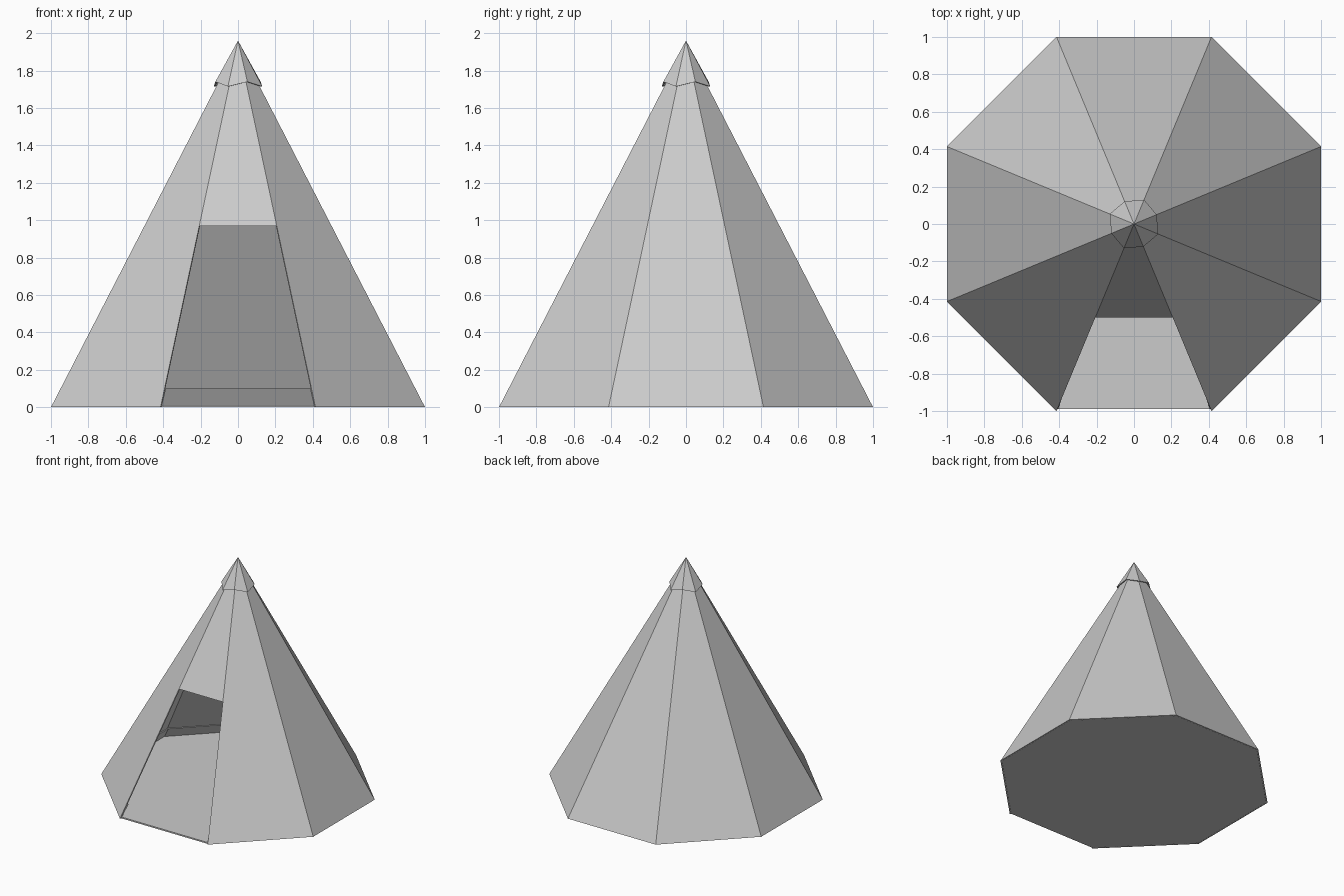
import bpy, bmesh, math

if "Cube" in bpy.data.objects:
    bpy.data.objects.remove(bpy.data.objects["Cube"])

APEX = 1.94  # peak of the canvas pyramid


def ring_point(apothem, z, i):
    """Corner i of the octagon; corners 0 and 1 bound the front side."""
    r = apothem / math.cos(math.pi / 8)
    a = math.radians(-112.5 + 45 * i)
    return (r * math.cos(a), r * math.sin(a), z)


def thick_sheet(name, points, inner_points, faces):
    """Sheet with an inner copy and its open borders closed."""
    n = len(points)
    bm = bmesh.new()
    v = [bm.verts.new(p) for p in points + inner_points]
    directed = set()
    for f in faces:
        bm.faces.new([v[i] for i in f])
        bm.faces.new([v[i + n] for i in reversed(f)])
        directed.update(zip(f, f[1:] + f[:1]))
    for a, b in directed:
        if (b, a) not in directed:
            bm.faces.new([v[b], v[a], v[a + n], v[b + n]])
    bmesh.ops.recalc_face_normals(bm, faces=bm.faces[:])
    mesh = bpy.data.meshes.new(name)
    bm.to_mesh(mesh)
    bm.free()
    obj = bpy.data.objects.new(name, mesh)
    bpy.context.collection.objects.link(obj)
    return obj


def octagon(apothem, z):
    return [ring_point(apothem, z, i) for i in range(8)]


# Canvas walls: bottom ring, middle ring, peak; lower front side left open
t = 0.01
outer = octagon(1, 0) + octagon(0.5, APEX / 2) + [(0, 0, APEX)]
inner = octagon(1 - t, 0) + octagon(0.5 - t, APEX / 2) + [(0, 0, APEX * (1 - t))]
faces = []
for i in range(8):
    j = (i + 1) % 8
    faces.append([8 + i, 8 + j, 16])
    if i:
        faces.append([i, j, 8 + j, 8 + i])
thick_sheet("tent_canvas", outer, inner, faces)

# Groundsheet with a low raised edge on every side but the entrance
rim = 0.1
lean = 1 - rim / APEX
outer = octagon(0.989, 0) + octagon(lean - 0.011, rim)
inner = octagon(0.979, 0.012) + octagon(lean - 0.021, rim)
for i in (0, 1):  # floor reaches the doorway
    x, y, z = outer[i]
    inner[i] = (inner[i][0], y, 0.012)
faces = [list(range(7, -1, -1))]
faces += [[i, (i + 1) % 8, 8 + (i + 1) % 8, 8 + i] for i in range(1, 8)]
thick_sheet("groundsheet", outer, inner, faces)

# Peak cap with a zigzag hem
hem = [(0.13, 1.715) if i % 2 == 0 else (0.121, 1.74) for i in range(8)]
outer = [ring_point(a, z, i) for i, (a, z) in enumerate(hem)] + [(0, 0, 1.96)]
inner = [ring_point(a - 0.009, z, i) for i, (a, z) in enumerate(hem)] + [(0, 0, 1.945)]
thick_sheet("peak_cap", outer, inner, [[i, (i + 1) % 8, 8] for i in range(8)])
